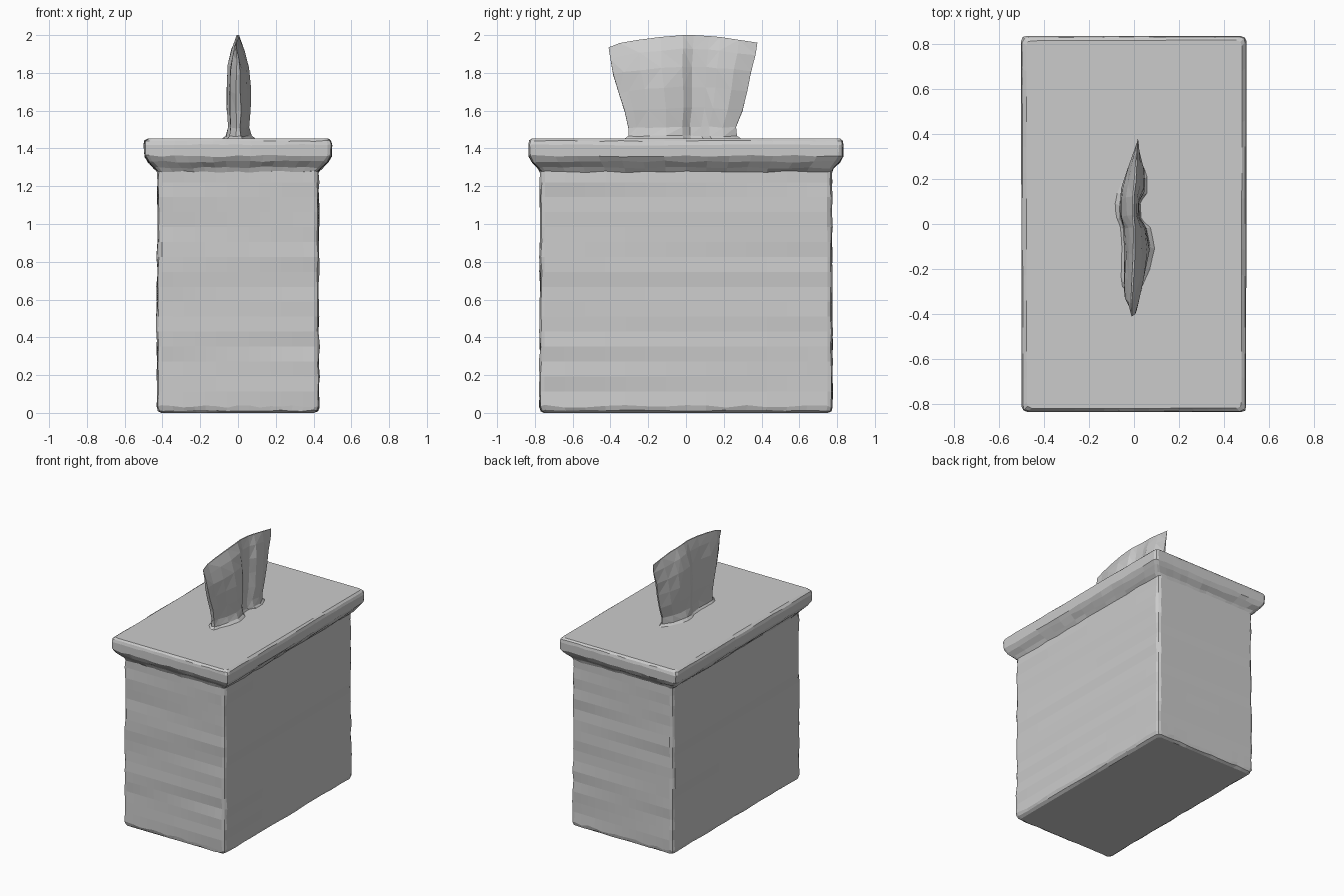
import bpy
import random
from math import cos, sin, pi

random.seed(4)

cube = bpy.data.objects.get("Cube")
if cube:
    bpy.data.objects.remove(cube, do_unlink=True)

grey = bpy.data.materials.new("plain grey")
grey.use_nodes = True
COLOUR = (0.6, 0.6, 0.6, 1)
grey.diffuse_color = COLOUR
grey.node_tree.nodes["Principled BSDF"].inputs["Base Color"].default_value = COLOUR


def loft(name, rings):
    """Skin a stack of equal-length closed rings and cap both ends."""
    n = len(rings[0])
    verts = [p for ring in rings for p in ring]
    faces = [(r * n + i, r * n + (i + 1) % n, (r + 1) * n + (i + 1) % n, (r + 1) * n + i)
             for r in range(len(rings) - 1) for i in range(n)]
    faces.append(tuple(reversed(range(n))))
    faces.append(tuple(range(len(verts) - n, len(verts))))
    mesh = bpy.data.meshes.new(name)
    mesh.from_pydata(verts, [], faces)
    mesh.materials.append(grey)
    obj = bpy.data.objects.new(name, mesh)
    bpy.context.collection.objects.link(obj)
    return obj


def wobble(amount):
    return random.uniform(-amount, amount)


def rounded_ring(hx, hy, z, radius=0.025, chip=0.003, ripple=0.0, cuts=14):
    """Rounded rectangle with hand-worn corners and a rippled height."""
    corners = []
    for k, (sx, sy) in enumerate([(1, 1), (-1, 1), (-1, -1), (1, -1)]):
        arc = []
        for step in range(3):
            a = (k + step / 2) * pi / 2
            r = radius + wobble(chip)
            arc.append((sx * (hx - radius) + r * cos(a), sy * (hy - radius) + r * sin(a)))
        corners.append(arc)
    ring = []
    for k in range(4):
        ring += corners[k]
        (ax, ay), (bx, by) = corners[k][-1], corners[(k + 1) % 4][0]
        for j in range(1, cuts):
            t = j / cuts
            ring.append((ax + (bx - ax) * t, ay + (by - ay) * t))
    return [(x, y, z + wobble(ripple)) for x, y in ring]


# Box body: soft bottom edge, straight walls with worn corners
body = [rounded_ring(0.405, 0.752, 0.0),
        rounded_ring(0.422, 0.768, 0.012, ripple=0.004),
        rounded_ring(0.43, 0.775, 0.035, ripple=0.008)]
LEVELS = 16
for i in range(1, LEVELS + 1):
    t = i / LEVELS
    body.append(rounded_ring(0.43 - 0.003 * t, 0.775 - 0.003 * t, 0.035 + 1.265 * t, chip=0.005))
loft("box_body", body)

# Lid: flared underside, upright rim and rounded top edge
lid_profile = [(0.427, 0.772, 1.275, 0.006), (0.445, 0.785, 1.298, 0.006),
               (0.478, 0.815, 1.33, 0.006), (0.497, 0.833, 1.36, 0.005),
               (0.5, 0.835, 1.42, 0.004), (0.494, 0.829, 1.44, 0.003),
               (0.478, 0.815, 1.452, 0.0)]
loft("box_lid", [rounded_ring(hx, hy, z, ripple=rp) for hx, hy, z, rp in lid_profile])

# Tissue: folded S-shaped sheet, widening upward and pinched to a ridge.
# Stations run from front to back as (fraction, left bulge, right bulge, top height).
STATIONS = [(-1.0, -0.008, 0.014, 1.935), (-0.85, -0.04, 0.025, 1.958),
            (-0.6, -0.045, 0.05, 1.975), (-0.3, -0.042, 0.066, 1.99),
            (0.0, -0.045, 0.055, 2.0), (0.14, -0.06, 0.022, 2.0),
            (0.35, -0.062, 0.02, 1.995), (0.5, -0.055, 0.045, 1.99),
            (0.75, -0.03, 0.045, 1.975), (1.0, 0.01, 0.022, 1.96)]
# Rows: (height fraction, front end, back end, fullness)
ROWS = [(-0.02, -0.34, 0.31, 1.6), (0.03, -0.305, 0.27, 1.05), (0.12, -0.305, 0.265, 0.85),
        (0.3, -0.325, 0.3, 0.97), (0.5, -0.355, 0.325, 1.0), (0.7, -0.385, 0.345, 0.9),
        (0.87, -0.4, 0.368, 0.55), (1.0, -0.41, 0.378, 0.08)]
BASE = 1.45


def tissue_ring(h, front, back, full):
    mid, half = (front + back) / 2, (back - front) / 2
    right, left = [], []
    for f, lo, hi, top in STATIONS:
        y = mid + half * f
        ridge = 0.012 * f + 0.25 * (lo + hi) / 2
        z = BASE + (top - BASE) * h
        edge = 0.004 if 0 < h < 1 else 0.0
        for side, x in ((right, hi), (left, lo)):
            side.append((ridge + (x - ridge) * full + wobble(edge), y, z + wobble(edge)))
    return right + left[::-1]


tissue = loft("tissue", [tissue_ring(*row) for row in ROWS])

# Crisp crumpled facets
tri = tissue.modifiers.new("facets", "TRIANGULATE")
tri.quad_method = "SHORTEST_DIAGONAL"
